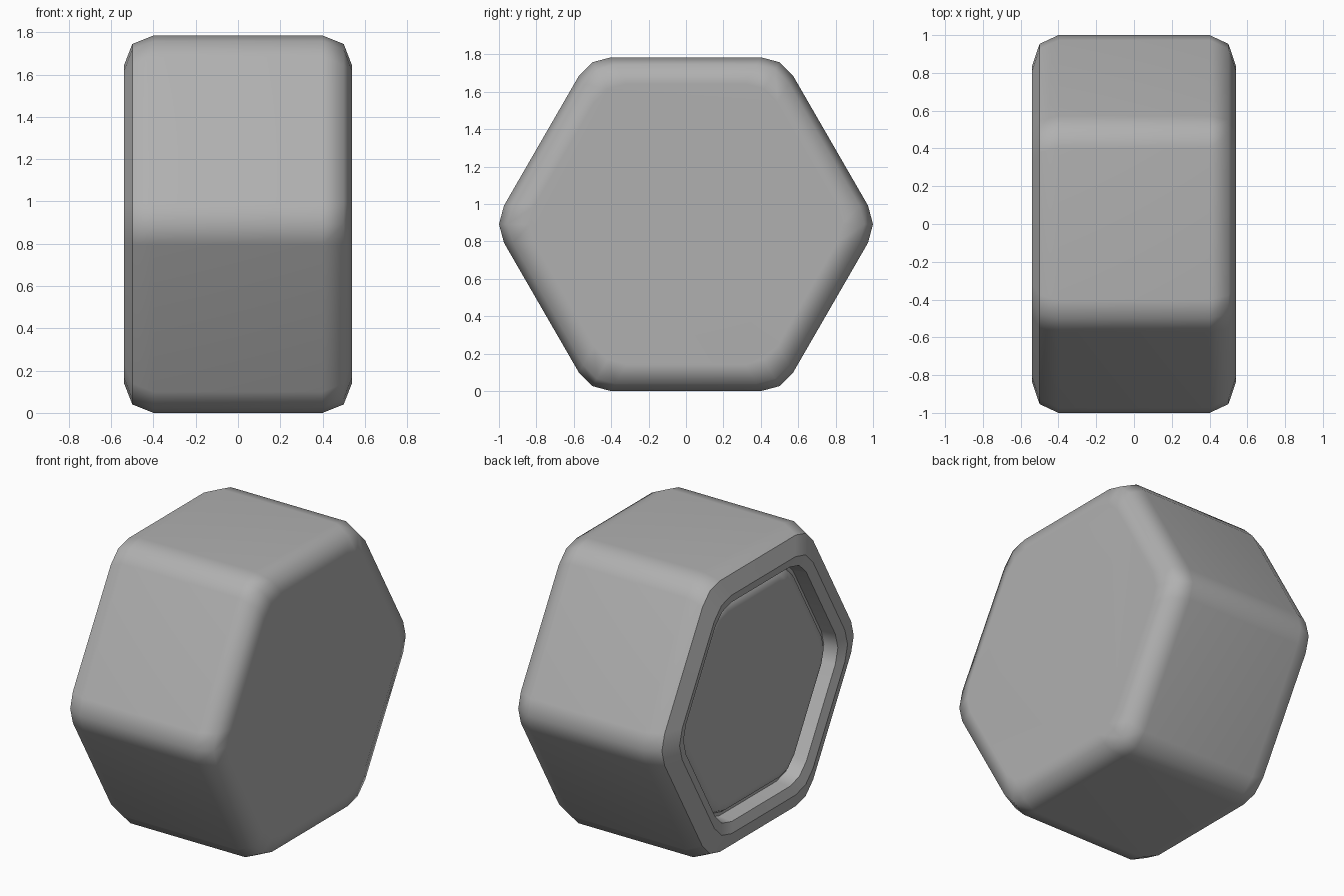
import bpy, bmesh, math
from mathutils import Vector

cube = bpy.data.objects.get("Cube")
if cube:
    bpy.data.objects.remove(cube, do_unlink=True)

# One mid grey for the whole block
grey = bpy.data.materials.new("mid_grey")
grey.use_nodes = True
colour = (0.435, 0.435, 0.435, 1)
grey.diffuse_color = colour
grey.node_tree.nodes["Principled BSDF"].inputs["Base Color"].default_value = colour

MID_Z = 0.8925


def hex_ring(bm, x, apothem, cut):
    """Hexagon across the x axis, its corners rounded with two segments."""
    corner = apothem / math.cos(math.pi / 6)
    fillet = cut * math.sqrt(3)
    centre = corner - fillet / math.cos(math.pi / 6)
    verts = []
    for i in range(6):
        angle = i * math.pi / 3
        for step in (-1, 0, 1):
            a = angle + step * math.pi / 6
            y = centre * math.cos(angle) + fillet * math.cos(a)
            z = centre * math.sin(angle) + fillet * math.sin(a)
            verts.append(bm.verts.new(Vector((x, y, z + MID_Z))))
    return verts


def loft(name, sections):
    """Skin hexagon sections (x, apothem, corner cut, sharp) and cap both ends."""
    bm = bmesh.new()
    rings = [hex_ring(bm, x, a, c) for x, a, c, sharp in sections]
    count = len(rings[0])
    for r, s in zip(rings, rings[1:]):
        for i in range(count):
            j = (i + 1) % count
            bm.faces.new((r[i], r[j], s[j], s[i]))
    bm.faces.new(rings[0])
    bm.faces.new(rings[-1])
    bmesh.ops.recalc_face_normals(bm, faces=bm.faces)
    for f in bm.faces:
        f.smooth = True
    for ring, section in zip(rings, sections):
        if section[3]:
            for i in range(count):
                bm.edges.get((ring[i], ring[(i + 1) % count])).smooth = False
    mesh = bpy.data.meshes.new(name)
    bm.to_mesh(mesh)
    bm.free()
    mesh.materials.append(grey)
    obj = bpy.data.objects.new(name, mesh)
    bpy.context.collection.objects.link(obj)
    # Keep the large faces flat and let only the bevels blend
    weighted = obj.modifiers.new("flat_faces", "WEIGHTED_NORMAL")
    weighted.keep_sharp = True
    return obj


# Body: rounded closed end, straight sides, chamfered rim, recess and raised panel
loft("hexagonal_body", [
    (0.54, 0.75, 0.115, False),
    (0.50, 0.8525, 0.115, False),
    (0.40, MID_Z, 0.115, False),
    (-0.40, MID_Z, 0.115, False),
    (-0.50, 0.8525, 0.115, True),
    (-0.54, 0.75, 0.115, True),
    (-0.52, 0.69, 0.11, True),
    (-0.43, 0.68, 0.11, True),
    (-0.43, 0.66, 0.11, True),
    (-0.46, 0.64, 0.10, False),
    (-0.475, 0.59, 0.09, False),
])
